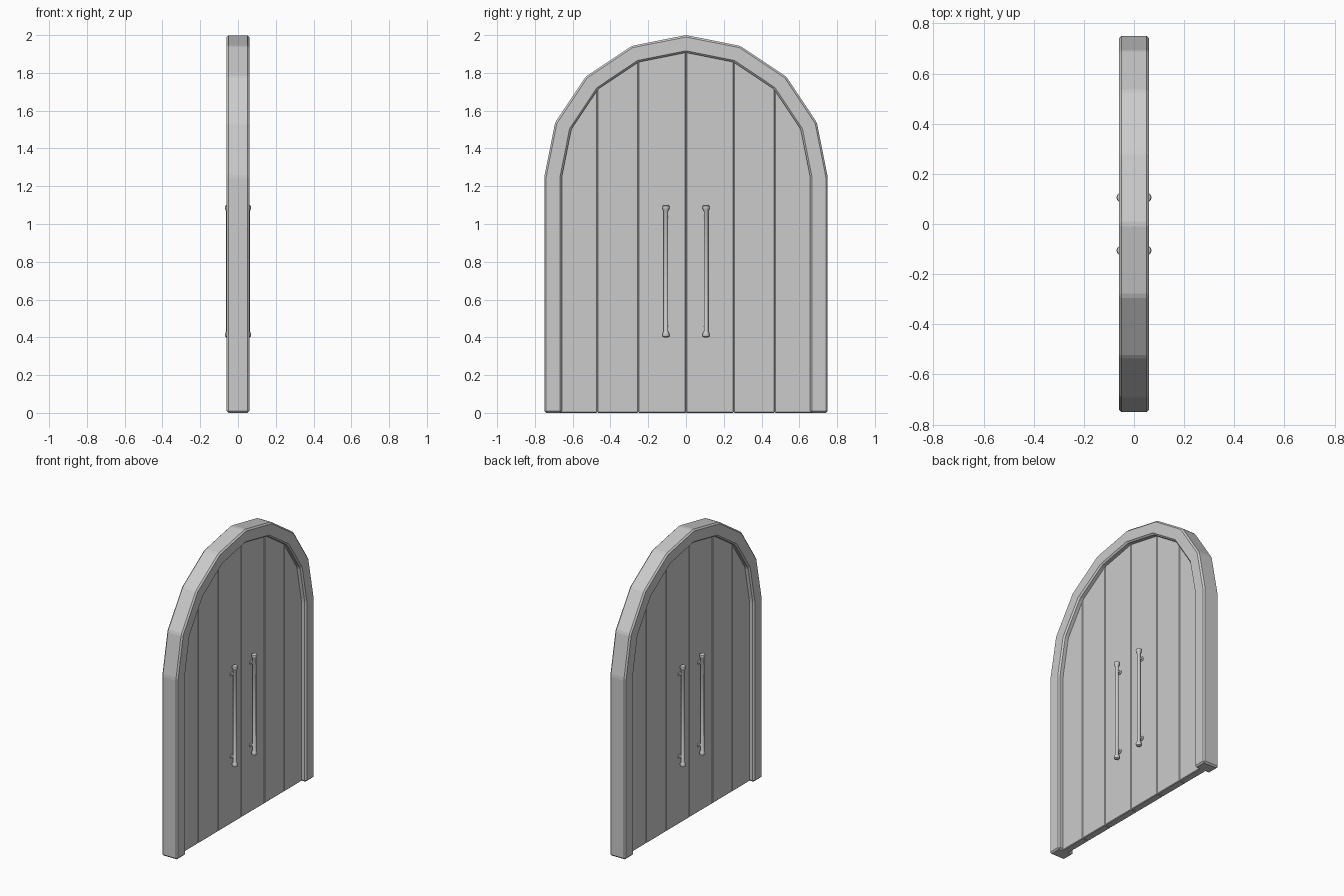
import bpy, bmesh, math

if "Cube" in bpy.data.objects:
    bpy.data.objects.remove(bpy.data.objects["Cube"])

FRAME_X = 0.06      # half depth of the frame
SLAB_X = 0.025      # half depth of the planks
SPRING_Z = 1.25     # height where the arch starts


def arch(r, bottom=0.0):
    """Arch outline in (y, z), from right foot over the top to left foot."""
    pts = [(r, bottom)]
    for i in range(9):
        a = math.pi * i / 8
        pts.append((r * math.cos(a), SPRING_Z + r * math.sin(a)))
    return pts + [(-r, bottom)]


def make(name, bm, bevel=0.0, limit=5):
    bmesh.ops.remove_doubles(bm, verts=bm.verts, dist=1e-5)
    bmesh.ops.recalc_face_normals(bm, faces=bm.faces)
    me = bpy.data.meshes.new(name)
    bm.to_mesh(me)
    bm.free()
    ob = bpy.data.objects.new(name, me)
    bpy.context.collection.objects.link(ob)
    if bevel:
        m = ob.modifiers.new("bevel", 'BEVEL')
        m.width = bevel
        m.segments = 1
        m.limit_method = 'ANGLE'
        m.angle_limit = math.radians(limit)
    return ob


def smooth(ob, angle=40):
    bpy.ops.object.select_all(action='DESELECT')
    ob.select_set(True)
    bpy.context.view_layer.objects.active = ob
    bpy.ops.object.shade_smooth_by_angle(angle=math.radians(angle))


# Arched frame: rectangular section swept along the arch
bm = bmesh.new()
rings = []
for (yo, zo), (yi, zi) in zip(arch(0.75), arch(0.657)):
    rings.append([bm.verts.new(p) for p in (
        (-FRAME_X, yo, zo), (FRAME_X, yo, zo), (FRAME_X, yi, zi), (-FRAME_X, yi, zi))])
for a, b in zip(rings, rings[1:]):
    for k in range(4):
        n = (k + 1) % 4
        bm.faces.new((a[k], a[n], b[n], b[k]))
bm.faces.new(rings[0])
bm.faces.new(rings[-1])
make("arched_frame", bm, 0.01)

# Vertical planks, tops tucked inside the frame
R = 0.69
breaks = [0.0, 0.253, 0.47, R]
for side in (-1, 1):
    for i, (a, b) in enumerate(zip(breaks, breaks[1:])):
        tops = [(a + (b - a) * t / 4) for t in range(5)]
        outline = [(a, 0), (b, 0)] + [
            (y, SPRING_Z + math.sqrt(max(R * R - y * y, 0))) for y in reversed(tops)]
        outline = [p for k, p in enumerate(outline) if p not in outline[:k]]
        bm = bmesh.new()
        face = bm.faces.new([bm.verts.new((-SLAB_X, side * y, z)) for y, z in outline])
        ext = bmesh.ops.extrude_face_region(bm, geom=[face])
        bmesh.ops.translate(bm, vec=(2 * SLAB_X, 0, 0), verts=[
            v for v in ext["geom"] if isinstance(v, bmesh.types.BMVert)])
        make(f"plank_{'left' if side < 0 else 'right'}_{i + 1}", bm, 0.004, 60)


def lathe(bm, profile, origin, axis, sides=12):
    """Revolve (radius, height) pairs about the x or z axis."""
    loops = []
    for r, h in profile:
        ring = []
        for k in range(sides):
            t = 2 * math.pi * k / sides
            c, s = r * math.cos(t), r * math.sin(t)
            p = (c, s, h) if axis == 'z' else (h, c, s)
            ring.append(bm.verts.new([o + q for o, q in zip(origin, p)]))
        loops.append(ring)
    for a, b in zip(loops, loops[1:]):
        for k in range(sides):
            n = (k + 1) % sides
            bm.faces.new((a[k], a[n], b[n], b[k]))
    bm.faces.new(loops[0])
    bm.faces.new(loops[-1])


# Pull handles: bar with knobbed ends and two stand-offs, on both faces
end = [(0.011, 0.35), (0.017, 0.346), (0.019, 0.336), (0.017, 0.327), (0.012, 0.318)]
bar = end + [(r, -h) for r, h in reversed(end)]
for fx in (-1, 1):
    for fy in (-1, 1):
        bm = bmesh.new()
        lathe(bm, bar, (fx * 0.051, fy * 0.106, 0.75), 'z')
        for z in (0.465, 1.035):
            post = [(0.016, fx * 0.02), (0.016, fx * 0.029), (0.009, fx * 0.033), (0.009, fx * 0.05)]
            lathe(bm, post, (0, fy * 0.106, z), 'x')
        smooth(make(f"handle_{'back' if fx < 0 else 'front'}_{'left' if fy < 0 else 'right'}", bm))
